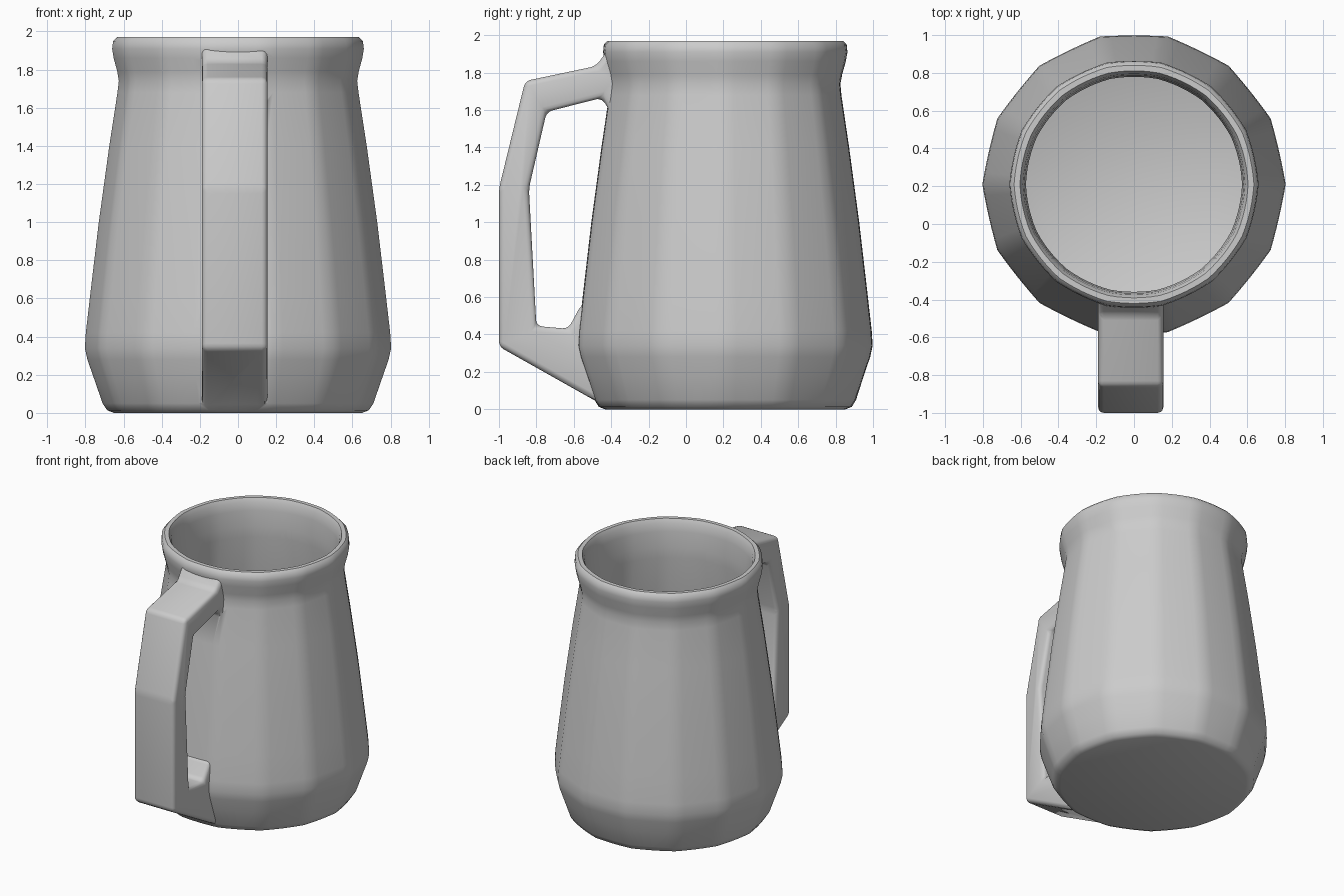
import bpy, bmesh, math

if "Cube" in bpy.data.objects:
    bpy.data.objects.remove(bpy.data.objects["Cube"])

CY = 0.21          # the mug axis sits behind the handle
SIDES, SEG = 14, 84


def finish(bm, name):
    bmesh.ops.recalc_face_normals(bm, faces=bm.faces[:])
    mesh = bpy.data.meshes.new(name)
    bm.to_mesh(mesh)
    bm.free()
    obj = bpy.data.objects.new(name, mesh)
    bpy.context.collection.objects.link(obj)
    return obj


def lathe(name, profile):
    """Closed solid from (radius, z, facet weight) rings with softened sides."""
    bm = bmesh.new()
    rings = []
    step = 2 * math.pi / SIDES
    for r, z, w in profile:
        ring = []
        for i in range(SEG):
            a = 2 * math.pi * i / SEG
            phi = (a % step) - step / 2
            k = 1 - w + w * math.cos(step / 2) / math.cos(phi)
            ring.append(bm.verts.new((r * k * math.cos(a), CY + r * k * math.sin(a), z)))
        rings.append(ring)
    for lo, hi in zip(rings, rings[1:]):
        for i in range(SEG):
            j = (i + 1) % SEG
            bm.faces.new((lo[i], lo[j], hi[j], hi[i]))
    bm.faces.new(rings[0][::-1])
    bm.faces.new(rings[-1])
    return finish(bm, name)


def boolean(obj, other, operation):
    mod = obj.modifiers.new(operation.lower(), 'BOOLEAN')
    mod.operation = operation
    mod.solver = 'EXACT'
    mod.object = other
    bpy.context.view_layer.objects.active = obj
    bpy.ops.object.modifier_apply(modifier=mod.name)
    bpy.data.objects.remove(other)


# Outer body with flared lip
mug = lathe("mug", [
    (0.65, 0.0, 0.4), (0.685, 0.013, 0.5), (0.71, 0.05, 0.6), (0.755, 0.18, 0.75),
    (0.79, 0.28, 0.75), (0.803, 0.34, 0.75), (0.798, 0.42, 0.75), (0.775, 0.62, 0.75),
    (0.73, 1.0, 0.75), (0.675, 1.4, 0.75), (0.632, 1.68, 0.7), (0.625, 1.74, 0.6),
    (0.633, 1.79, 0.5), (0.652, 1.86, 0.45), (0.66, 1.91, 0.4), (0.655, 1.95, 0.35),
    (0.635, 1.97, 0.3)])

# Handle: side outline extruded across x, all edges rounded
outline = [(-0.2, 0.02), (-0.44, 0.02), (-1.0, 0.335), (-1.0, 1.18), (-0.86, 1.755),
           (-0.48, 1.835), (-0.42, 1.92), (-0.2, 1.92), (-0.2, 1.58), (-0.40, 1.58),
           (-0.45, 1.665), (-0.745, 1.59), (-0.84, 1.18), (-0.80, 0.445),
           (-0.63, 0.43), (-0.56, 0.56), (-0.2, 0.56)]
bm = bmesh.new()
face = bm.faces.new([bm.verts.new((-0.19, y, z)) for y, z in outline])
ext = bmesh.ops.extrude_face_region(bm, geom=[face])
bmesh.ops.translate(bm, vec=(0.345, 0, 0),
                    verts=[v for v in ext["geom"] if isinstance(v, bmesh.types.BMVert)])
bmesh.ops.recalc_face_normals(bm, faces=bm.faces[:])
bmesh.ops.bevel(bm, geom=bm.edges[:], offset=0.03, segments=3, profile=0.5,
                affect='EDGES', clamp_overlap=True)
handle = finish(bm, "handle")

# Hollow interior
cavity = lathe("cavity", [
    (0.62, 0.09, 0.3), (0.67, 0.12, 0.5), (0.73, 0.34, 0.7), (0.705, 0.62, 0.7),
    (0.66, 1.0, 0.7), (0.61, 1.4, 0.6), (0.575, 1.68, 0.3), (0.572, 1.76, 0.2),
    (0.58, 1.88, 0.2), (0.588, 1.94, 0.2), (0.605, 1.972, 0.2), (0.605, 2.1, 0.2)])

boolean(mug, handle, 'UNION')
boolean(mug, cavity, 'DIFFERENCE')

bpy.ops.object.select_all(action='DESELECT')
mug.select_set(True)
bpy.context.view_layer.objects.active = mug
bpy.ops.object.shade_smooth_by_angle(angle=math.radians(40))
